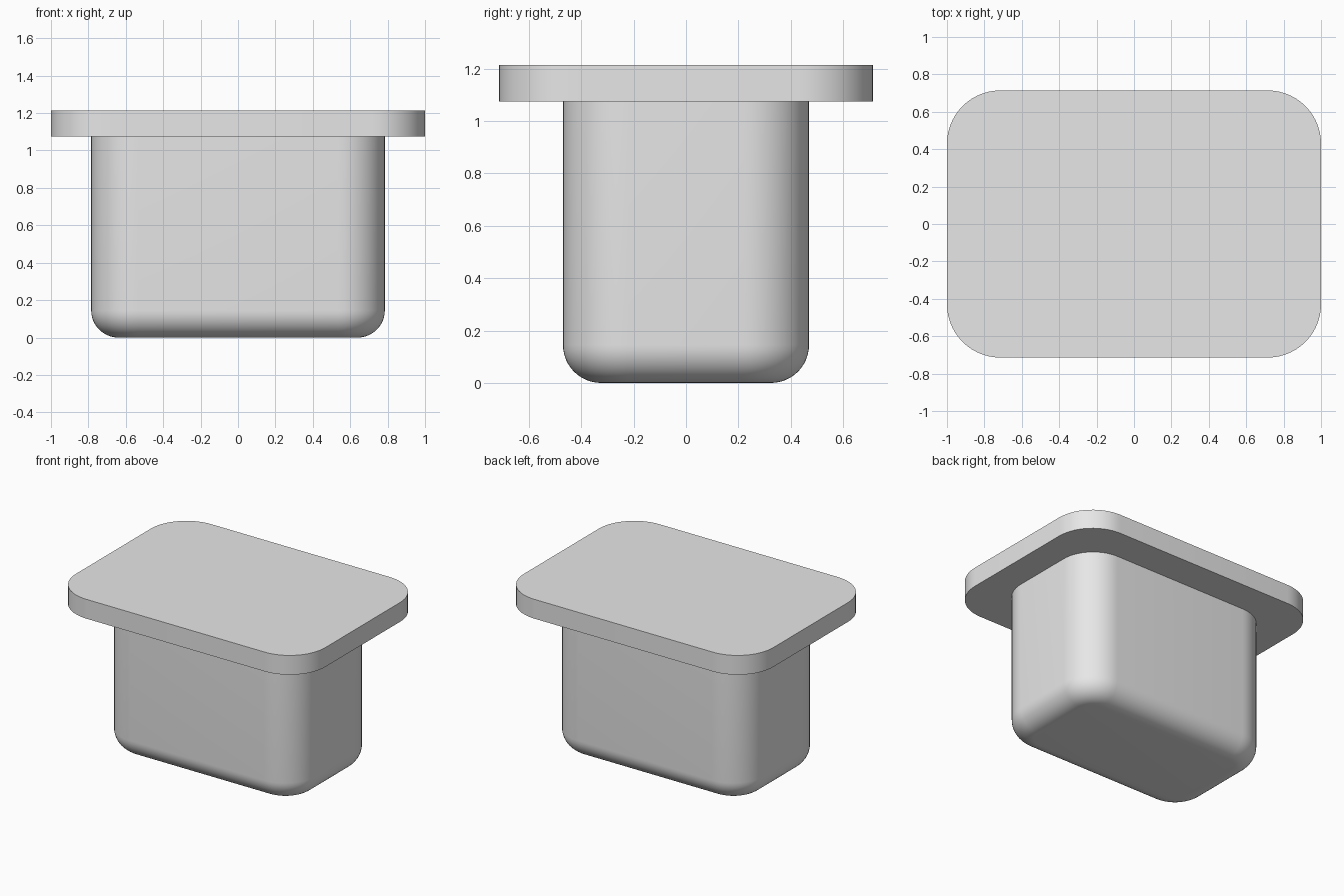
import bpy, bmesh
from math import sin, cos, pi

cube = bpy.data.objects.get("Cube")
if cube:
    bpy.data.objects.remove(cube, do_unlink=True)

# Plain grey finish
GREY = (0.8, 0.8, 0.8, 1.0)
grey = bpy.data.materials.new("light_grey")
grey.use_nodes = True
grey.diffuse_color = GREY
grey.node_tree.nodes["Principled BSDF"].inputs["Base Color"].default_value = GREY


def outline(half_x, half_y, radius, steps=14):
    """Rounded rectangle, counter-clockwise."""
    points = []
    for corner, (sx, sy) in enumerate(((1, 1), (-1, 1), (-1, -1), (1, -1))):
        for i in range(steps + 1):
            a = (corner + i / steps) * pi / 2
            points.append((sx * (half_x - radius) + radius * cos(a),
                           sy * (half_y - radius) + radius * sin(a)))
    return points


def rounded_block(name, half_x, half_y, radius, bottom, top, fillet=0.0):
    """Closed rounded block with an optional filleted bottom edge."""
    levels = [(0.0, bottom)]
    if fillet:
        arc = [i * pi / 24 for i in range(13)]
        levels = [(fillet * (1 - sin(a)), bottom + fillet * (1 - cos(a))) for a in arc]
    levels.append((0.0, top))

    bm = bmesh.new()
    rings = [[bm.verts.new((x, y, z)) for x, y in
              outline(half_x - inset, half_y - inset, radius - inset)]
             for inset, z in levels]
    for low, high in zip(rings, rings[1:]):
        for i in range(len(low)):
            j = (i + 1) % len(low)
            bm.faces.new((low[i], low[j], high[j], high[i]))
    bm.faces.new(rings[0][::-1])
    bm.faces.new(rings[-1])

    mesh = bpy.data.meshes.new(name)
    bm.to_mesh(mesh)
    bm.free()
    mesh.materials.append(grey)
    obj = bpy.data.objects.new(name, mesh)
    bpy.context.collection.objects.link(obj)
    bpy.ops.object.select_all(action="DESELECT")
    obj.select_set(True)
    bpy.context.view_layer.objects.active = obj
    bpy.ops.object.shade_smooth_by_angle()
    return obj


# Plug body with filleted bottom, and the flat flange on top
rounded_block("plug_body", 0.785, 0.47, 0.25, 0.0, 1.075, fillet=0.145)
rounded_block("top_flange", 1.0, 0.714, 0.285, 1.075, 1.215)
